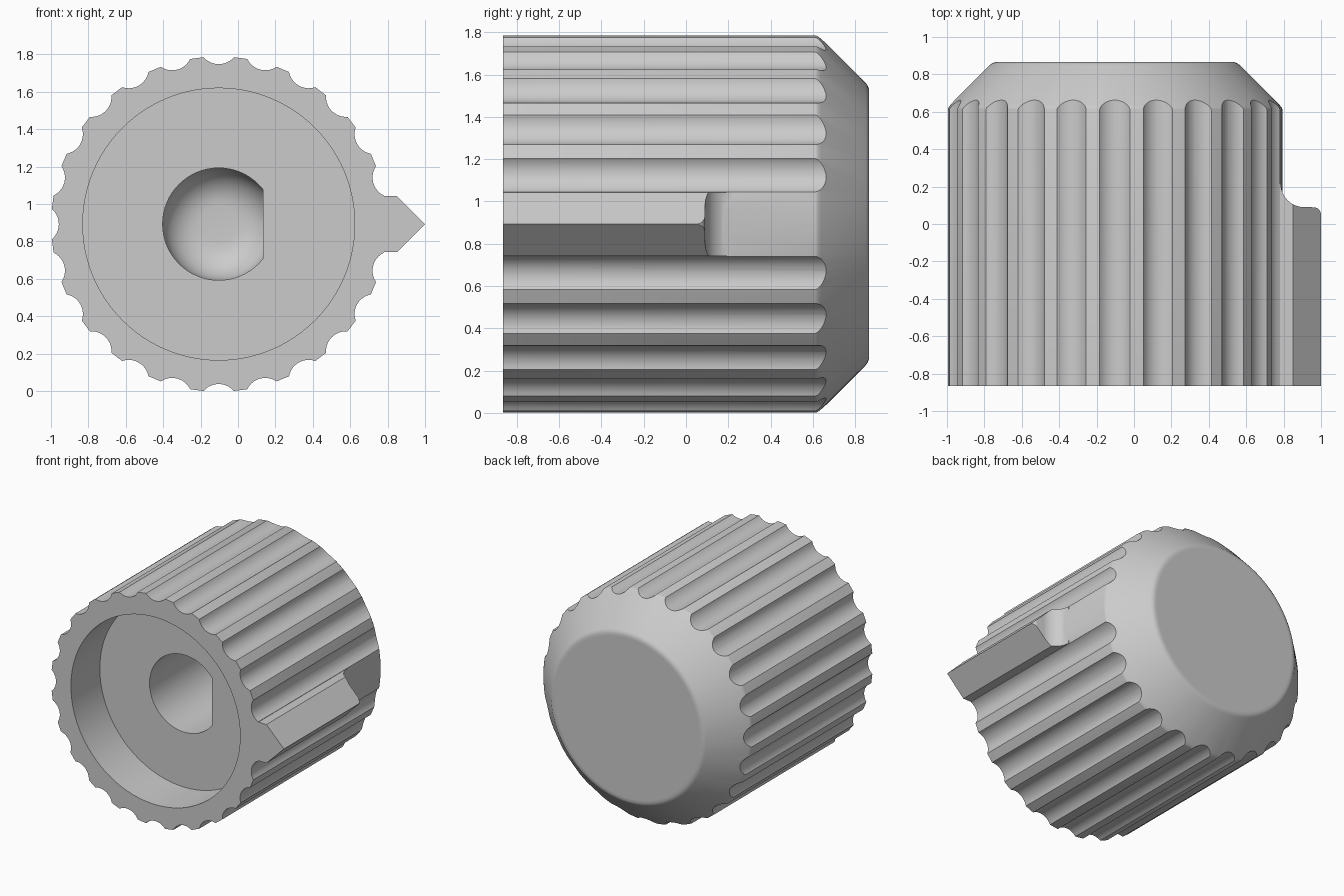
import bpy, bmesh
from math import sin, cos, pi, radians, asin
from mathutils import Vector

if "Cube" in bpy.data.objects:
    bpy.data.objects.remove(bpy.data.objects["Cube"])

CX, CZ = -0.103, 0.893          # knob axis, running along y
FRONT, BACK = -0.865, 0.865
R, VALLEY, FLUTES = 0.896, 0.855, 24

grey = bpy.data.materials.new("plain grey")
grey.use_nodes = True
grey.diffuse_color = (0.6, 0.6, 0.6, 1)
grey.node_tree.nodes["Principled BSDF"].inputs["Base Color"].default_value = (0.6, 0.6, 0.6, 1)


def finish(name, bm):
    bmesh.ops.recalc_face_normals(bm, faces=bm.faces)
    mesh = bpy.data.meshes.new(name)
    bm.to_mesh(mesh)
    bm.free()
    mesh.materials.append(grey)
    ob = bpy.data.objects.new(name, mesh)
    bpy.context.collection.objects.link(ob)
    return ob


def prism(name, points, offset):
    """Extrude a closed outline of 3D points along an offset."""
    bm = bmesh.new()
    face = bm.faces.new([bm.verts.new(p) for p in points])
    new = bmesh.ops.extrude_face_region(bm, geom=[face])["geom"]
    verts = [v for v in new if isinstance(v, bmesh.types.BMVert)]
    bmesh.ops.translate(bm, verts=verts, vec=offset)
    return finish(name, bm)


def lathe(name, profile, steps=96, flat_x=None):
    """Spin (radius, y) points round the knob axis; flat_x trims a D shape."""
    bm = bmesh.new()
    verts = [bm.verts.new((CX + r, y, CZ)) for r, y in profile]
    edges = [bm.edges.new(pair) for pair in zip(verts, verts[1:])]
    bmesh.ops.spin(bm, geom=verts + edges, cent=(CX, 0, CZ), axis=(0, 1, 0),
                   angle=2 * pi, steps=steps)
    bmesh.ops.remove_doubles(bm, verts=bm.verts, dist=0.0001)
    if flat_x is not None:
        cut = bmesh.ops.bisect_plane(bm, geom=bm.verts[:] + bm.edges[:] + bm.faces[:],
                                     plane_co=(flat_x, 0, 0), plane_no=(1, 0, 0),
                                     clear_outer=True)
        rim = [e for e in cut["geom_cut"] if isinstance(e, bmesh.types.BMEdge)]
        bmesh.ops.holes_fill(bm, edges=rim)
    return finish(name, bm)


def combine(target, tool, operation):
    """Apply a boolean and discard the tool."""
    tool.hide_render = True
    mod = target.modifiers.new(operation.lower(), 'BOOLEAN')
    mod.operation, mod.object, mod.solver = operation, tool, 'EXACT'
    bpy.context.view_layer.objects.active = target
    bpy.ops.object.modifier_apply(modifier=mod.name)
    bpy.data.objects.remove(tool)


def arc(cx, cy, radius, start, end, count):
    """Points on an arc, angles in degrees."""
    angles = [radians(start + (end - start) * i / count) for i in range(count + 1)]
    return [(cx + radius * cos(a), cy + radius * sin(a)) for a in angles]


# Fluted outline: scooped grooves all round, plain where the pointer sits
half = radians(5.2)
chord, sag = R * sin(half), R * cos(half) - VALLEY
scoop = (chord ** 2 + sag ** 2) / (2 * sag)
spread = asin(chord / scoop)
outline = []
for i in range(FLUTES):
    a = 2 * pi * i / FLUTES
    if i == 0:
        local = arc(0, 0, R, -5.2, 5.2, 4)
    else:
        local = [(VALLEY + scoop * (1 - cos(t)), scoop * sin(t))
                 for t in (spread * (k / 5 - 1) for k in range(11))]
    for u, v in local:
        outline.append((CX + u * cos(a) - v * sin(a), FRONT, CZ + u * sin(a) + v * cos(a)))
knob = prism("knob_body", outline, (0, 1.8, 0))

# Chamfered, softly rounded back end
envelope = lathe("envelope", [(0, -1.2), (1.2, -1.2), (1.2, 0.57), (0.9, 0.6), (0.893, 0.622),
                              (0.88, 0.638), (0.668, 0.85), (0.656, 0.859), (0.64, BACK),
                              (0.62, BACK), (0, BACK)], 120)
combine(knob, envelope, 'INTERSECT')

# Pointer: wedge section trimmed by a side profile with a concave root
section = [(0.6, 0.15), (0.85, 0.15), (1.0, 0), (0.85, -0.15), (0.6, -0.15)]
pointer = prism("pointer", [(x, FRONT, CZ + z) for x, z in section], (0, 1.2, 0))
side = ([(0.5, -1), (1.1, -1), (1.1, 0.05)] + arc(0.96, 0.05, 0.04, 0, 80, 4)
        + arc(0.91, 0.215, 0.125, 270, 180, 8) + [(0.5, 0.215)])
trim = prism("pointer_trim", [(x, y, CZ - 0.4) for x, y in side], (0, 0, 0.8))
combine(pointer, trim, 'INTERSECT')
combine(knob, pointer, 'UNION')

# Front recess, then the D-shaped shaft hole with a rounded bottom
FLOOR, HOLE_END = -0.51, 0.4
recess = lathe("recess", [(0, -1), (0.727, -1), (0.727, FLOOR), (0, FLOOR)])
combine(knob, recess, 'DIFFERENCE')
bore = [(0, -0.7), (0.3, -0.7)] + arc(0.1, HOLE_END - 0.2, 0.2, 0, 90, 8) + [(0, HOLE_END)]
hole = lathe("shaft_hole", bore, 64, flat_x=0.135)
combine(knob, hole, 'DIFFERENCE')

# Smooth curves, crisp edges
bpy.ops.object.select_all(action='DESELECT')
knob.select_set(True)
bpy.context.view_layer.objects.active = knob
bpy.ops.object.shade_smooth_by_angle(angle=radians(28))
